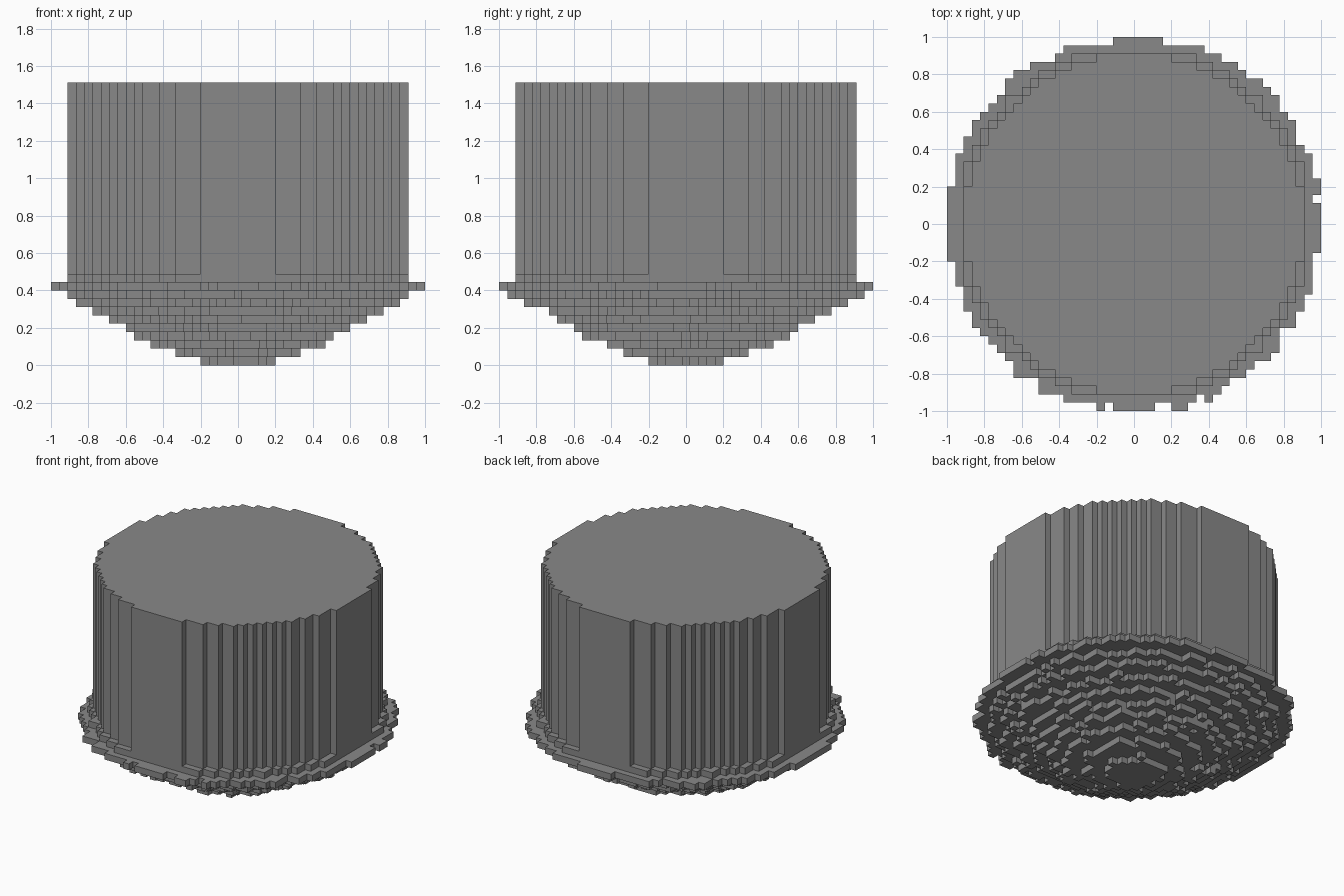
import bpy
import bmesh
import math
import random

random.seed(7)
if "Cube" in bpy.data.objects:
    bpy.data.objects.remove(bpy.data.objects["Cube"], do_unlink=True)

CELL = 2 / 45          # edge of one block
HALF = 22              # blocks on each side of the centre one
RIM, SHOULDER, TOP = 10, 11, 34
DRUM_RADIUS, SHOULDER_RADIUS = 20.5, 21.25
# radius of each layer of the underside, lowest first
LAYERS = [3.8, 6.7, 9.5, 11.7, 13.1, 15, 17, 18.9, 20.7, 22.5]

grey = bpy.data.materials.new("stone grey")
grey.use_nodes = True
colour = (0.25, 0.25, 0.25, 1)
grey.diffuse_color = colour
grey.node_tree.nodes["Principled BSDF"].inputs["Base Color"].default_value = colour


def build(name, columns, covered):
    """Skin block columns {(x, y): (bottom, top)}, leaving out covered caps."""
    bm = bmesh.new()

    def quad(points):
        bm.faces.new([bm.verts.new([c * CELL for c in p]) for p in points])

    for (x, y), (low, high) in columns.items():
        corners = [(x - .5, y - .5), (x + .5, y - .5), (x + .5, y + .5), (x - .5, y + .5)]
        if not covered(x, y, high):
            quad([(*c, high) for c in corners])
        if not covered(x, y, low):
            quad([(*c, low) for c in reversed(corners)])
        for i, (dx, dy) in enumerate([(0, -1), (1, 0), (0, 1), (-1, 0)]):
            a, b = corners[i], corners[(i + 1) % 4]
            n_low, n_high = columns.get((x + dx, y + dy), (high, high))
            for z0, z1 in [(low, min(high, n_low)), (max(low, n_high), high)]:
                if z1 > z0:
                    quad([(*a, z0), (*b, z0), (*b, z1), (*a, z1)])
    bmesh.ops.remove_doubles(bm, verts=bm.verts, dist=CELL / 50)
    bmesh.ops.dissolve_limit(bm, angle_limit=math.radians(1), verts=bm.verts, edges=bm.edges)
    mesh = bpy.data.meshes.new(name)
    bm.to_mesh(mesh)
    bm.free()
    mesh.materials.append(grey)
    bpy.context.collection.objects.link(bpy.data.objects.new(name, mesh))


# Sort the blocks into the drum and the ragged stepped base
drum, base = {}, {}
for x in range(-HALF, HALF + 1):
    for y in range(-HALF, HALF + 1):
        r = math.hypot(x, y)
        ragged = r + random.uniform(-1, 1) * (0.4 if r > 21 else 0.85)
        in_drum = r <= DRUM_RADIUS
        on_shoulder = r <= SHOULDER_RADIUS and max(abs(x), abs(y)) <= 20
        if in_drum:
            drum[x, y] = (SHOULDER, TOP)
        bottom = next((k for k, edge in enumerate(LAYERS) if ragged <= edge), None)
        if bottom is not None:
            base[x, y] = (bottom, SHOULDER if on_shoulder else RIM)


def joint(x, y, z):
    return z == SHOULDER and (x, y) in drum


build("drum", drum, joint)
build("stepped_base", base, joint)
